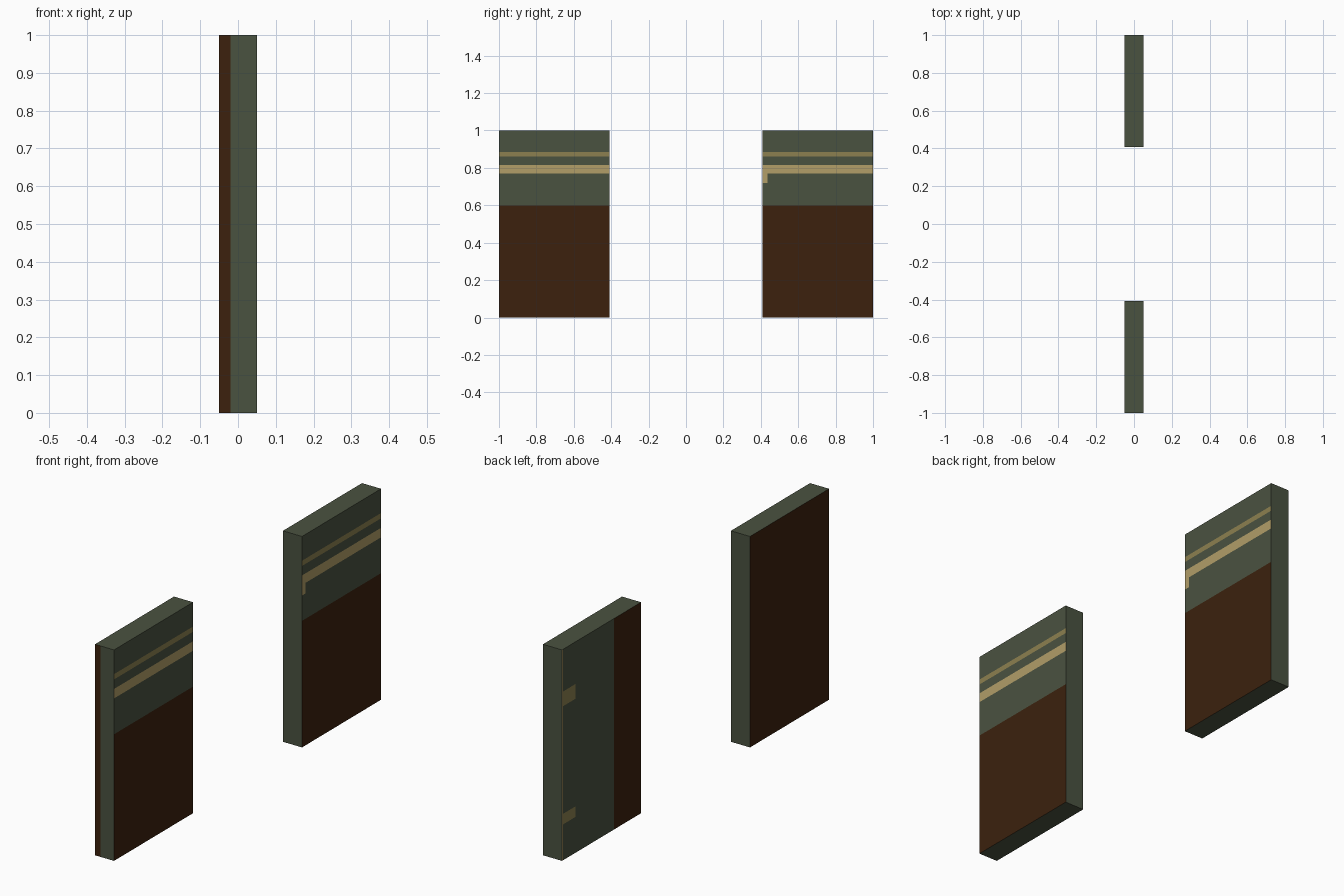
import bpy, bmesh
from mathutils import Vector

if "Cube" in bpy.data.objects:
    bpy.data.objects.remove(bpy.data.objects["Cube"])

# Flat colours
COLOURS = [
    ("dull_green", (0.0685, 0.0844, 0.0513)),
    ("dark_brown", (0.0452, 0.0152, 0.0040)),
    ("light_tan", (0.445, 0.342, 0.138)),
    ("dark_tan", (0.263, 0.216, 0.080)),
]
GREEN, BROWN, TAN, DARK_TAN = range(4)
MATS = []
for name, rgb in COLOURS:
    m = bpy.data.materials.new(name)
    m.diffuse_color = (*rgb, 1)
    m.use_nodes = True
    m.node_tree.nodes["Principled BSDF"].inputs["Base Color"].default_value = m.diffuse_color
    MATS.append(m)

BANDS = [0.60, 0.77, 0.815, 0.86, 0.885]


def broad_face(z):
    """Wainscot colour on the +x face by height."""
    if z < 0.60:
        return BROWN
    if 0.77 < z < 0.815:
        return TAN
    if 0.86 < z < 0.885:
        return DARK_TAN
    return GREEN


def front_rule(c, n):
    if n.x > 0.5:
        return broad_face(c.z)
    if n.x < -0.5:
        return BROWN
    if n.y < -0.5 and c.x < -0.02:
        return BROWN
    return GREEN


def rear_rule(c, n):
    if n.x > 0.5:
        if c.y < 0.435 and 0.72 < c.z < 0.77:
            return TAN                       # small drip under the stripe
        return broad_face(c.z)
    if n.x < -0.5:
        if c.y < 0.61:
            return BROWN
        if c.y > 0.993:
            return TAN                       # thin edge line
        if c.y > 0.90 and (0.73 < c.z < 0.80 or 0.17 < c.z < 0.22):
            return DARK_TAN                  # worn patches
    return GREEN


def panel(name, y0, y1, cuts, rule):
    """Box split along axis planes, coloured by face position and direction."""
    bm = bmesh.new()
    bmesh.ops.create_cube(bm, size=1)
    for v in bm.verts:
        v.co = Vector((v.co.x * 0.1,
                       (y0 + y1) / 2 + v.co.y * (y1 - y0),
                       0.5 + v.co.z))
    for axis, value in cuts:
        co, no = Vector((0, 0, 0)), Vector((0, 0, 0))
        co[axis], no[axis] = value, 1
        bmesh.ops.bisect_plane(bm, geom=bm.verts[:] + bm.edges[:] + bm.faces[:],
                               dist=1e-5, plane_co=co, plane_no=no)
    bm.normal_update()
    for f in bm.faces:
        f.material_index = rule(f.calc_center_median(), f.normal)
    me = bpy.data.meshes.new(name)
    for m in MATS:
        me.materials.append(m)
    for f in bm.faces:
        f.smooth = False
    bm.to_mesh(me)
    bm.free()
    ob = bpy.data.objects.new(name, me)
    bpy.context.collection.objects.link(ob)
    return ob


z_cuts = [(2, z) for z in BANDS]

# Front wall panel
panel("front_wall_panel", -1.0, -0.408, z_cuts + [(0, -0.02)], front_rule)

# Rear wall panel
panel("rear_wall_panel", 0.408, 1.0,
      z_cuts + [(2, z) for z in (0.17, 0.22, 0.72, 0.73, 0.80)]
      + [(1, y) for y in (0.435, 0.61, 0.90, 0.993)], rear_rule)
